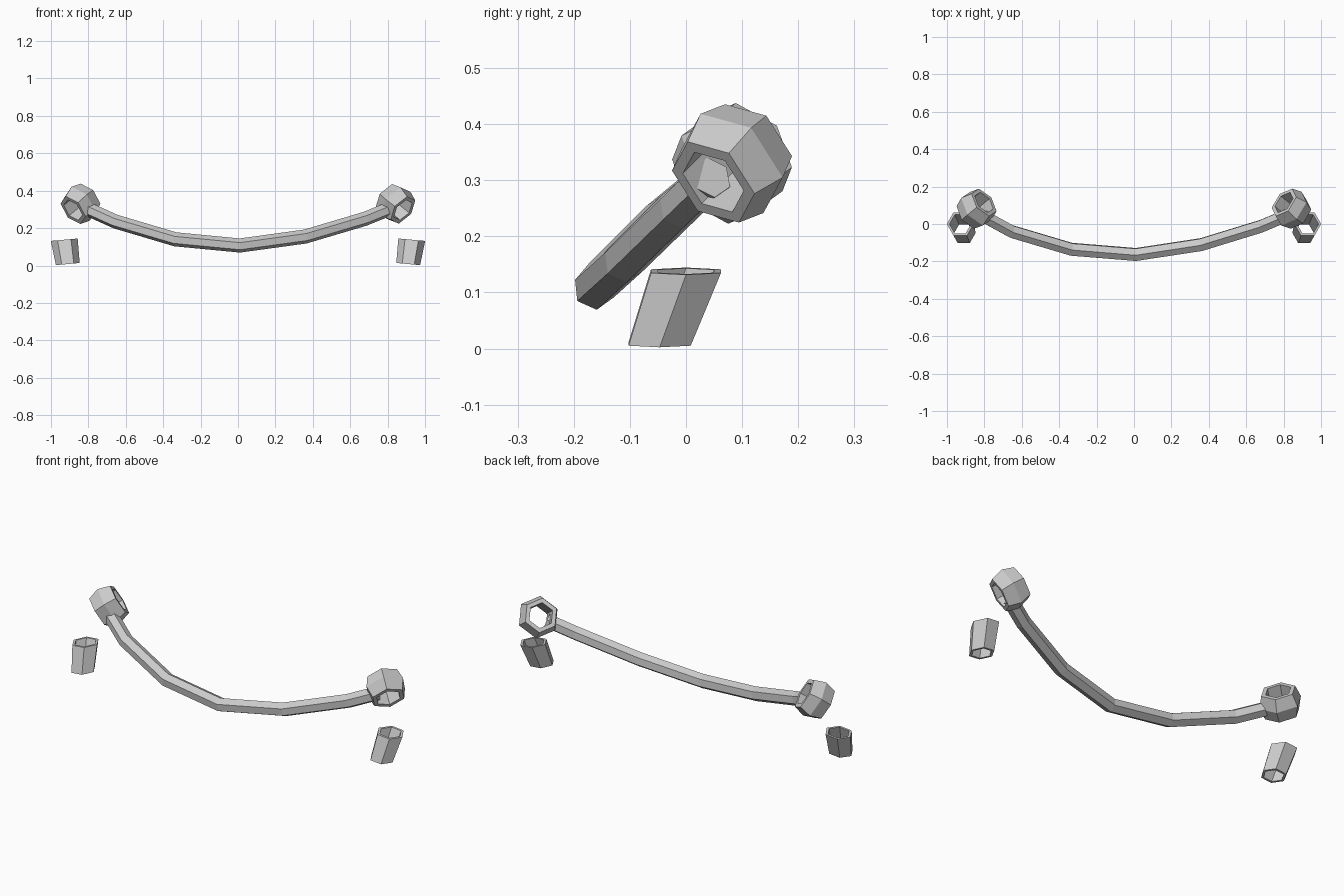
import bpy, bmesh
from math import sin, cos, radians
from mathutils import Vector

if "Cube" in bpy.data.objects:
    bpy.data.objects.remove(bpy.data.objects["Cube"])

PLANE_N = Vector((0, -1, 1)).normalized()   # normal of the plane the bar bends in


def hexagon(c, u, v, r, phase):
    """Six points around c in the plane of u and v."""
    out = []
    for k in range(6):
        a = radians(phase + 60 * k)
        out.append(Vector(c) + r * (cos(a) * u + sin(a) * v))
    return out


def loft(name, sections, closed=False):
    """Skin hexagonal sections; closed loops back, otherwise ends are capped."""
    bm = bmesh.new()
    rings = [[bm.verts.new(p) for p in s] for s in sections]
    n = len(rings)
    for i in range(n if closed else n - 1):
        a, b = rings[i], rings[(i + 1) % n]
        for k in range(6):
            j = (k + 1) % 6
            bm.faces.new((a[k], a[j], b[j], b[k]))
    if not closed:
        bm.faces.new(rings[0])
        bm.faces.new(rings[-1])
    bmesh.ops.recalc_face_normals(bm, faces=bm.faces)
    me = bpy.data.meshes.new(name)
    bm.to_mesh(me)
    bm.free()
    ob = bpy.data.objects.new(name, me)
    bpy.context.collection.objects.link(ob)
    return ob


# Curved hexagonal bar
path = [Vector(p) for p in (
    (-0.81, 0.045, 0.305), (-0.655, -0.04, 0.235), (-0.335, -0.135, 0.14),
    (0.01, -0.163, 0.107), (0.36, -0.11, 0.155), (0.68, -0.012, 0.25),
    (0.815, 0.045, 0.305))]
sections = []
for i, p in enumerate(path):
    t = (path[min(i + 1, 6)] - path[max(i - 1, 0)]).normalized()
    w = PLANE_N.cross(t).normalized()
    if w.y < 0:
        w = -w
    sections.append(hexagon(p, w, PLANE_N, 0.038, -9))
loft("curved_bar", sections)

# Barrel-shaped end rings, bored through across the bar
for side, phase, name in ((-1, -6, "left_ring"), (1, 11, "right_ring")):
    c = Vector((side * 0.842, 0.082, 0.33))
    u = Vector((side * 0.76, 0.46, 0.46)).normalized()
    axis = Vector((-side * 0.65, 0.54, 0.54)).normalized()
    profile = ((-0.062, 0.088), (0, 0.108), (0.062, 0.088),
               (0.062, 0.065), (-0.062, 0.065))
    loft(name, [hexagon(c + axis * h, u, PLANE_N, r, phase) for h, r in profile],
         closed=True)

# Small leaning open sleeves below the rings
for side, name in ((-1, "left_sleeve"), (1, "right_sleeve")):
    u = Vector((side, 0, -0.09)).normalized()
    v = Vector((0, 1, 0))
    bottom = (side * 0.91, -0.047, 0.008)
    top = (side * 0.929, 0, 0.138)
    loft(name, [hexagon(c, u, v, r, 0) for c, r in
                ((bottom, 0.064), (top, 0.072), (top, 0.058), (bottom, 0.051))],
         closed=True)
